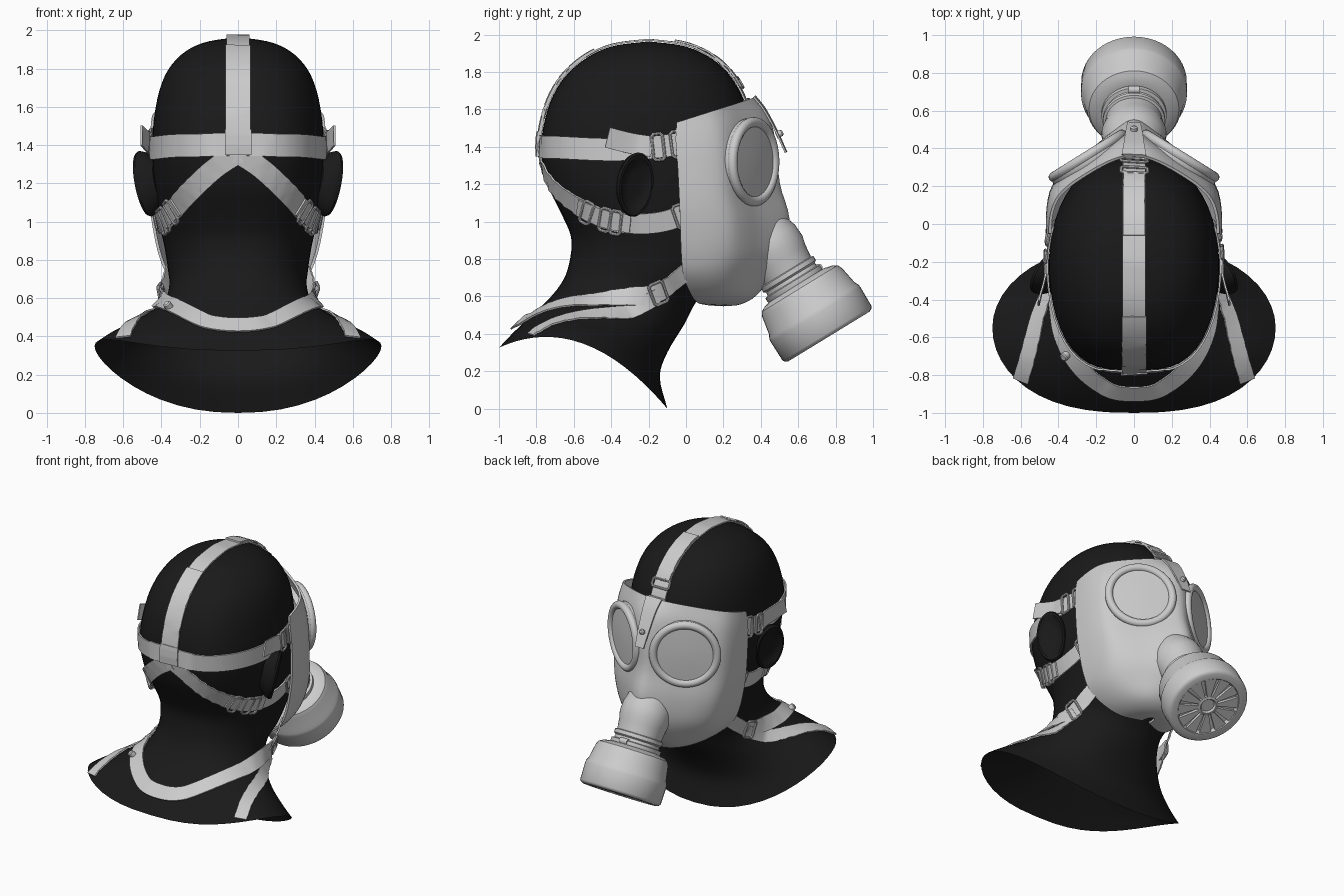
import bpy, bmesh
from math import sin, cos, pi
from mathutils import Vector as V
from mathutils.bvhtree import BVHTree

if "Cube" in bpy.data.objects:
    bpy.data.objects.remove(bpy.data.objects["Cube"])

def catmull(pts, n):
    p = [V(q) for q in pts]
    p = [2 * p[0] - p[1]] + p + [2 * p[-1] - p[-2]]
    out = []
    for i in range(1, len(p) - 2):
        a, b, c, d = p[i - 1:i + 3]
        for k in range(n):
            t = k / n
            out.append(0.5 * (2 * b + (c - a) * t + (2 * a - 5 * b + 4 * c - d) * t * t
                              + (3 * b - a - 3 * c + d) * t ** 3))
    return out + [p[-2]]

def mesh_obj(name, verts, faces, mat=None, solid=0):
    me = bpy.data.meshes.new(name)
    me.from_pydata([tuple(v) for v in verts], [], faces)
    bm = bmesh.new()
    bm.from_mesh(me)
    bmesh.ops.recalc_face_normals(bm, faces=bm.faces)
    bm.to_mesh(me)
    bm.free()
    ob = bpy.data.objects.new(name, me)
    bpy.context.collection.objects.link(ob)
    if mat:
        me.materials.append(mat)
    if solid:
        m = ob.modifiers.new("thickness", 'SOLIDIFY')
        m.thickness, m.offset = solid, 0
    return ob

def grid_faces(rows, cols, closed):
    return [(r * cols + c, r * cols + (c + 1) % cols, (r + 1) * cols + (c + 1) % cols, (r + 1) * cols + c)
            for r in range(rows - 1) for c in range(cols if closed else cols - 1)]

def smooth_rows(rings, n):
    cols = [catmull(col, n) for col in zip(*rings)]
    return [list(r) for r in zip(*cols)]

def lathe(name, prof, origin, axis, sx=1, sy=1, mat=None, n=48):
    q = V(axis).to_track_quat('Z', 'Y')
    verts = [V(origin) + q @ V((sx * r * cos(2 * pi * k / n), sy * r * sin(2 * pi * k / n), s))
             for s, r in prof for k in range(n)]
    faces = grid_faces(len(prof), n, True)
    faces += [tuple(range(n)), tuple(range((len(prof) - 1) * n, len(prof) * n))]
    return mesh_obj(name, verts, faces, mat)

black = bpy.data.materials.new("black")
black.diffuse_color = (0.01, 0.01, 0.01, 1)
black.use_nodes = True
black.node_tree.nodes["Principled BSDF"].inputs["Base Color"].default_value = black.diffuse_color

# head and shoulders, open below: rings of (back y, back z, front y, front z, half width, side lift, back squareness)
levels = [(-.21, 1.963, -.19, 1.963, .01, 0, .9), (-.37, 1.943, -.03, 1.943, .15, 0, .85),
          (-.48, 1.905, .08, 1.905, .25, 0, .8), (-.58, 1.84, .18, 1.84, .33, 0, .75),
          (-.67, 1.745, .26, 1.745, .39, 0, .7), (-.74, 1.6, .325, 1.6, .43, 0, .65),
          (-.775, 1.4, .35, 1.4, .45, 0, .62), (-.74, 1.2, .37, 1.2, .445, 0, .65),
          (-.67, 1.05, .36, 1.0, .42, 0, .7), (-.615, .92, .32, .82, .385, 0, .75),
          (-.62, .8, .21, .68, .365, 0, .8), (-.655, .69, .07, .59, .36, .02, .8),
          (-.73, .59, -.01, .45, .395, .05, .8), (-.825, .5, -.1, .3, .52, .08, .8),
          (-.92, .41, -.14, .17, .66, .12, .8), (-1.0, .326, -.1, 0, .75, .185, .8)]
N = 48
rings = []
for yb, zb, yf, zf, w, lift, sq in levels:
    ring = []
    for k in range(N):
        c, s = cos(2 * pi * k / N), sin(2 * pi * k / N)
        x = w * abs(s) ** (.9 if c > 0 else sq) * (1 if s >= 0 else -1)
        ring.append((x, (yb + yf) / 2 + (yf - yb) / 2 * c, (zb + zf) / 2 + (zf - zb) / 2 * c + lift * s * s))
    rings.append(ring)
rows = smooth_rows(rings, 4)
faces = grid_faces(len(rows), N, True) + [tuple(range(N))]
head = mesh_obj("head_and_shoulders", [v for r in rows for v in r], faces, black)
bpy.context.view_layer.update()
bvh = BVHTree.FromObject(head, bpy.context.evaluated_depsgraph_get())

# ears
ear = [(-.07, .6), (-.02, .93), (.01, 1), (.025, .95), (.025, .85), (.008, .7), (0, .4), (.004, .02)]
for s in (1, -1):
    lathe("ear", ear, (s * .475, -.275, 1.2), (s * .88, .42, -.2), .105, .175, black)

# mask shell: levels of (rear y, rear z, front y, front z, half width, roundness)
section = catmull([(1, 0, 0), (.99, .25, 0), (.93, .45, 0), (.77, .59, 0), (.53, .73, 0),
                   (.27, .89, 0), (.1, .98, 0), (0, 1, 0)], 3)
shell = [(-.05, 1.53, .36, 1.66, .445, .5), (-.055, 1.43, .44, 1.55, .455, .15),
         (-.045, 1.3, .475, 1.4, .46, 0), (-.035, 1.1, .495, 1.2, .455, -.1),
         (-.03, .95, .545, 1.02, .435, -.1), (-.025, .82, .53, .84, .405, .15),
         (-.015, .72, .45, .71, .36, .5), (.02, .63, .37, .61, .27, 1),
         (.06, .575, .29, .565, .16, 1), (.12, .56, .2, .555, .03, 1)]
rings = []
for yr, zr, yf, zf, w, k in shell:
    half = []
    for i, p in enumerate(section):
        a = pi / 2 * i / (len(section) - 1)
        u, v = p.x + (cos(a) - p.x) * k, p.y + (sin(a) - p.y) * k
        half.append((w * u, yr + (yf - yr) * v, zr + (zf - zr) * v))
    rings.append(half + [(-x, y, z) for x, y, z in reversed(half[:-1])])
rows = smooth_rows(rings, 4)
mesh_obj("mask_shell", [v for r in rows for v in r], grid_faces(len(rows), len(rows[0]), False), solid=.015)

# eyepieces: rounded rim with a flat glass
rim = [(-.08, .205), (-.03, .232)] + [(.005 + .026 * sin(a * pi / 8), .212 + .027 * cos(a * pi / 8)) for a in range(-2, 9)]
for s in (1, -1):
    o, ax = (s * .243, .357, 1.32), (s * .53, .85, 0)
    lathe("eyepiece_rim", rim, o, ax)
    lathe("eyepiece_glass", [(0, .2), (.012, .195), (.018, .1), (.02, .01)], o, ax)

# snout and filter canister along one axis
o, ax = V((0, .6, .655)), V((0, .52, -.85)).normalized()
lathe("snout", [(-.45, .06), (-.42, .12), (-.38, .145), (-.33, .155), (-.29, .168), (-.22, .172), (-.17, .16),
                (-.1, .152), (-.095, .165), (-.07, .165), (-.06, .152), (-.04, .155), (-.035, .172), (-.01, .172), (.02, .16)],
      o - V((0, .01, .006)), ax)
lathe("filter_canister", [(-.01, .17), (0, .21), (.015, .238), (.04, .25), (.14, .268), (.16, .279), (.18, .281),
                          (.295, .279), (.308, .27), (.315, .255), (.315, .215), (.295, .2), (.288, .02)], o, ax)
lathe("filter_hub", [(.28, .075), (.308, .07), (.312, .055), (.3, .045), (.3, .01)], o, ax)
q = ax.to_track_quat('Z', 'Y')
for k in range(12):
    a = 2 * pi * k / 12
    r, t = V((cos(a), sin(a), 0)), V((-sin(a), cos(a), 0))
    pts = [r * .07 + t * .012, r * .21 + t * .042, r * .21 - t * .042, r * .07 - t * .012]
    verts = [o + q @ (p + V((0, 0, h))) for h in (.285, .31) for p in pts]
    mesh_obj("filter_fin", verts, [(0, 1, 2, 3), (4, 5, 6, 7), (0, 1, 5, 4), (1, 2, 6, 5), (2, 3, 7, 6), (3, 0, 4, 7)])
lathe("snout_clamp", [(-.03, .02), (.03, .02)], o + V((0, .11, .1)), (1, 0, 0), n=16)

# straps: ribbons that lie on or just above the head
def strap(name, pts, w0=.12, w1=None, off=.009, snap=True):
    w1 = w1 or w0
    P, nors = [], []
    for p in catmull(pts, 8):
        loc, nor, _, _ = bvh.find_nearest(p)
        if snap or (p - loc).dot(nor) < off:
            p = loc + nor * off
        P.append(p)
        nors.append(nor)
    frames, verts = [], []
    for i, p in enumerate(P):
        t = (P[min(i + 1, len(P) - 1)] - P[max(i - 1, 0)]).normalized()
        side = t.cross(nors[i]).normalized()
        w = (w0 + (w1 - w0) * i / (len(P) - 1)) / 2
        frames.append((p, t, side, w))
        verts += [p - side * w, p, p + side * w]
    mesh_obj(name, verts, grid_faces(len(P), 3, False), solid=.01)
    return frames

def buckle(frames, f, length=.03):
    p, t, side, w = frames[int(f * (len(frames) - 1))]
    p = p + side.cross(t) * .012
    cu = bpy.data.curves.new("buckle", 'CURVE')
    cu.dimensions, cu.bevel_depth, cu.bevel_resolution = '3D', .009, 2
    sp = cu.splines.new('POLY')
    sp.points.add(7)
    W, L, e = w + .01, length, .012
    corners = [(W, L - e), (W - e, L), (e - W, L), (-W, L - e), (-W, e - L), (e - W, -L), (W - e, -L), (W, e - L)]
    for pt, (a, c) in zip(sp.points, corners):
        pt.co = (*(p + side * a + t * c), 1)
    sp.use_cyclic_u = True
    bpy.context.collection.objects.link(bpy.data.objects.new("buckle", cu))

def mirrored(half):
    return half + [(-x, y, z) for x, y, z in reversed(half[:-1])]

crown = strap("crown_strap", [(0, .36, 1.63), (0, .25, 1.78), (0, .02, 1.94), (0, -.2, 1.98), (0, -.5, 1.9),
                              (0, -.7, 1.7), (0, -.79, 1.4)])
buckle(crown, .13)
buckle(crown, .02)
strap("crown_strap_end", [(0, .28, 1.76), (0, .15, 1.88), (0, -.06, 1.97)], .115, off=.02)
strap("crown_strap_loop", [(0, -.48, 1.9), (0, -.64, 1.78), (0, -.75, 1.6), (0, -.785, 1.42)], .13, off=.018)
strap("back_patch", [(0, -.785, 1.48), (0, -.785, 1.41), (0, -.77, 1.35)], .14, off=.024)
strap("forehead_tab", [(0, .365, 1.67), (0, .42, 1.6), (0, .485, 1.48), (0, .535, 1.37)], .13, .07, snap=False)
lathe("tab_rivet", [(-.02, .018), (.012, .018), (.02, .01)], (0, .5, 1.47), (0, .85, .4), n=16)

temple = strap("temple_strap", mirrored([(.44, .0, 1.42), (.46, -.2, 1.395), (.45, -.4, 1.385), (.36, -.67, 1.395),
                                         (.18, -.765, 1.4), (0, -.785, 1.405)]), .12)
for f in (.085, .915, .03, .97):
    buckle(temple, f)
neck = strap("neck_strap", mirrored([(.35, .0, .73), (.385, -.15, .62), (.41, -.3, .6), (.4, -.5, .58),
                                     (.3, -.72, .525), (.15, -.87, .475), (0, -.9, .46)]), .1, off=.012, snap=False)
for f in (.085, .915):
    buckle(neck, f, .04)
for s in (1, -1):
    m = lambda pts: [(s * x, y, z) for x, y, z in pts]
    strap("temple_strap_end", m([(.455, -.18, 1.4), (.475, -.3, 1.42), (.505, -.42, 1.45)]), .11, off=.02, snap=False)
    cheek = strap("cheek_strap", m([(0, -.77, 1.36), (.12, -.76, 1.28), (.25, -.7, 1.16), (.36, -.56, 1.05),
                                    (.41, -.4, .995), (.43, -.25, .985), (.43, -.12, 1.0), (.42, .0, 1.04)]), .11)
    for f in (.46, .54, .6, .97):
        buckle(cheek, f)
    strap("cheek_strap_end", m([(.34, -.59, 1.07), (.40, -.44, 1.01), (.43, -.3, .985)]), .1, off=.02)
    strap("neck_strap_tail", m([(.385, -.15, .6), (.425, -.3, .52), (.465, -.45, .475), (.53, -.65, .43),
                                (.6, -.83, .395)]), .085, off=.012, snap=False)

# small snap stud on the neck strap
lathe("neck_stud", [(-.02, .022), (.015, .022), (.02, .015)], (-.365, -.7, .56), (-.5, -.5, .7), n=16)

# finish: buckles to meshes, smooth shading with sharp edges kept
bpy.ops.object.select_all(action='SELECT')
bpy.context.view_layer.objects.active = head
bpy.ops.object.convert(target='MESH')
bpy.ops.object.shade_smooth_by_angle(angle=.6)
